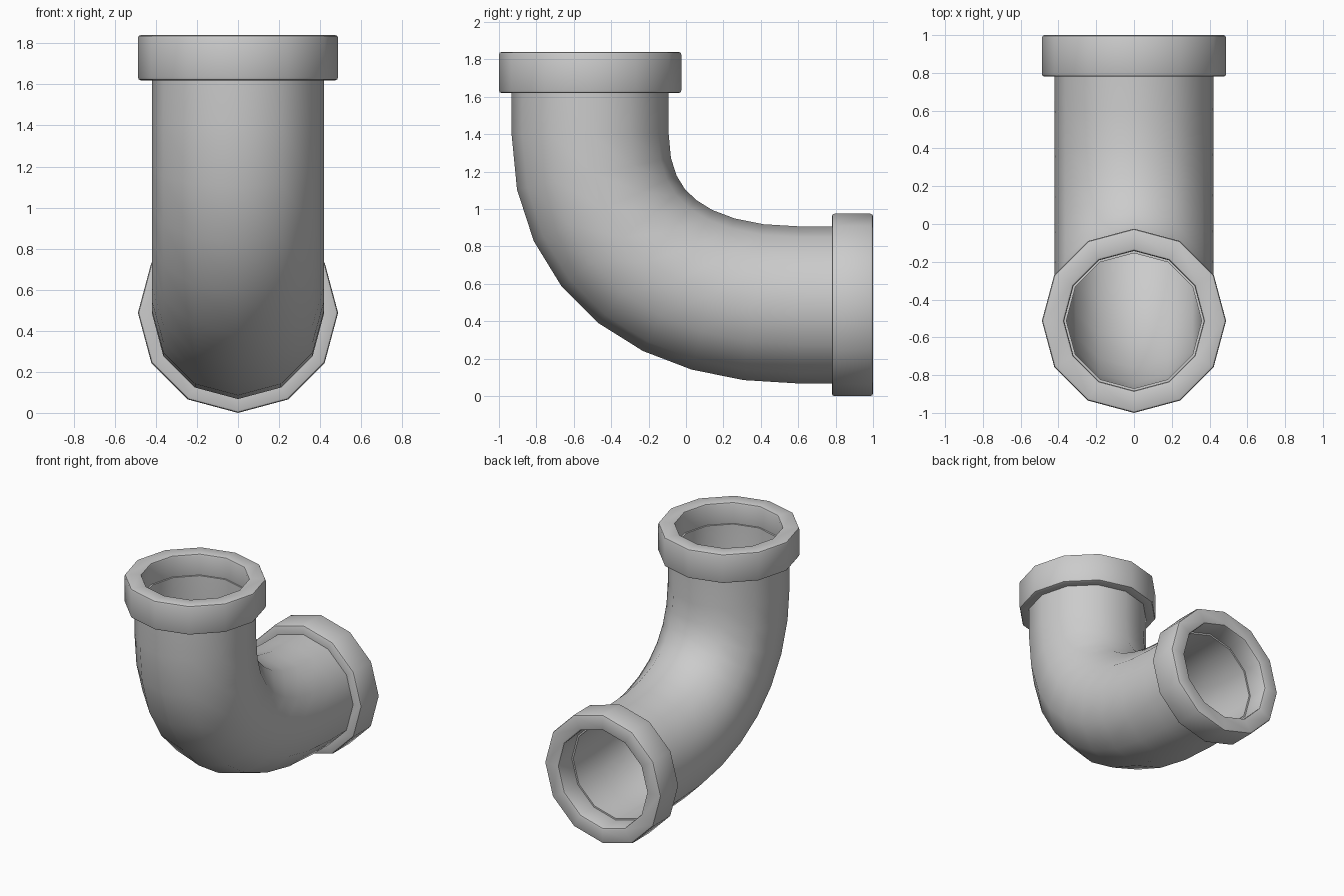
import bpy, bmesh, math
from mathutils import Vector

if "Cube" in bpy.data.objects:
    bpy.data.objects.remove(bpy.data.objects["Cube"])

SIDES = 12
YV, ZH = -0.5125, 0.4875      # vertical axis position, horizontal axis height
R_COLLAR, R_PIPE, R_BORE, R_INNER = 0.4875, 0.42, 0.37, 0.358


def loft(name, rings):
    """Closed shell from rings of (centre, direction in the YZ plane, radius)."""
    bm = bmesh.new()
    loops = []
    for c, t, r in rings:
        n = Vector((0, -t.z, t.y))
        loops.append([bm.verts.new(c + r * (math.cos(a) * Vector((1, 0, 0)) + math.sin(a) * n))
                      for a in (2 * math.pi * i / SIDES for i in range(SIDES))])
    for k, a in enumerate(loops):
        b = loops[(k + 1) % len(loops)]
        for i in range(SIDES):
            j = (i + 1) % SIDES
            bm.faces.new((a[i], a[j], b[j], b[i]))
    bmesh.ops.recalc_face_normals(bm, faces=bm.faces)
    me = bpy.data.meshes.new(name)
    bm.to_mesh(me)
    bm.free()
    ob = bpy.data.objects.new(name, me)
    bpy.context.collection.objects.link(ob)
    bpy.ops.object.select_all(action='DESELECT')
    ob.select_set(True)
    bpy.context.view_layer.objects.active = ob
    bpy.ops.object.shade_smooth_by_angle(angle=math.radians(40))
    return ob


def collar(name, start, direction, length=0.22, b=0.014):
    """Ring with softly rounded corners."""
    prof = []
    corners = [(0, R_BORE, 1, 1), (0, R_COLLAR, 1, -1),
               (length, R_COLLAR, -1, -1), (length, R_BORE, -1, 1)]
    for k, (s, r, ds, dr) in enumerate(corners):
        arc = []
        for q in range(3):
            a = q * math.pi / 4
            arc.append((s + ds * b * (1 - math.cos(a)), r + dr * b * (1 - math.sin(a))))
        # arc runs from the end face to the wall; flip where the path goes the other way
        prof += arc if k % 2 else arc[::-1]
    return loft(name, [(start + direction * s, direction, r) for s, r in prof])


# Bent pipe: straight ends joined by a cubic bend
P = [Vector((0, YV, 1.40)), Vector((0, YV, 0.80)),
     Vector((0, -0.067, ZH)), Vector((0, 0.60, ZH))]
path = [(Vector((0, YV, 1.68)), Vector((0, 0, -1)))]
for k in range(9):
    t = k / 8
    u = 1 - t
    c = u**3 * P[0] + 3 * u*u*t * P[1] + 3 * u*t*t * P[2] + t**3 * P[3]
    d = u*u * (P[1] - P[0]) + 2 * u*t * (P[2] - P[1]) + t*t * (P[3] - P[2])
    path.append((c, d.normalized()))
path.append((Vector((0, 0.84, ZH)), Vector((0, 1, 0))))
loft("bent_pipe", [(c, t, R_PIPE) for c, t in path] +
     [(c, t, R_INNER) for c, t in reversed(path)])

# End collars
collar("upper_collar", Vector((0, YV, 1.62)), Vector((0, 0, 1)))
collar("side_collar", Vector((0, 0.78, ZH)), Vector((0, 1, 0)))
